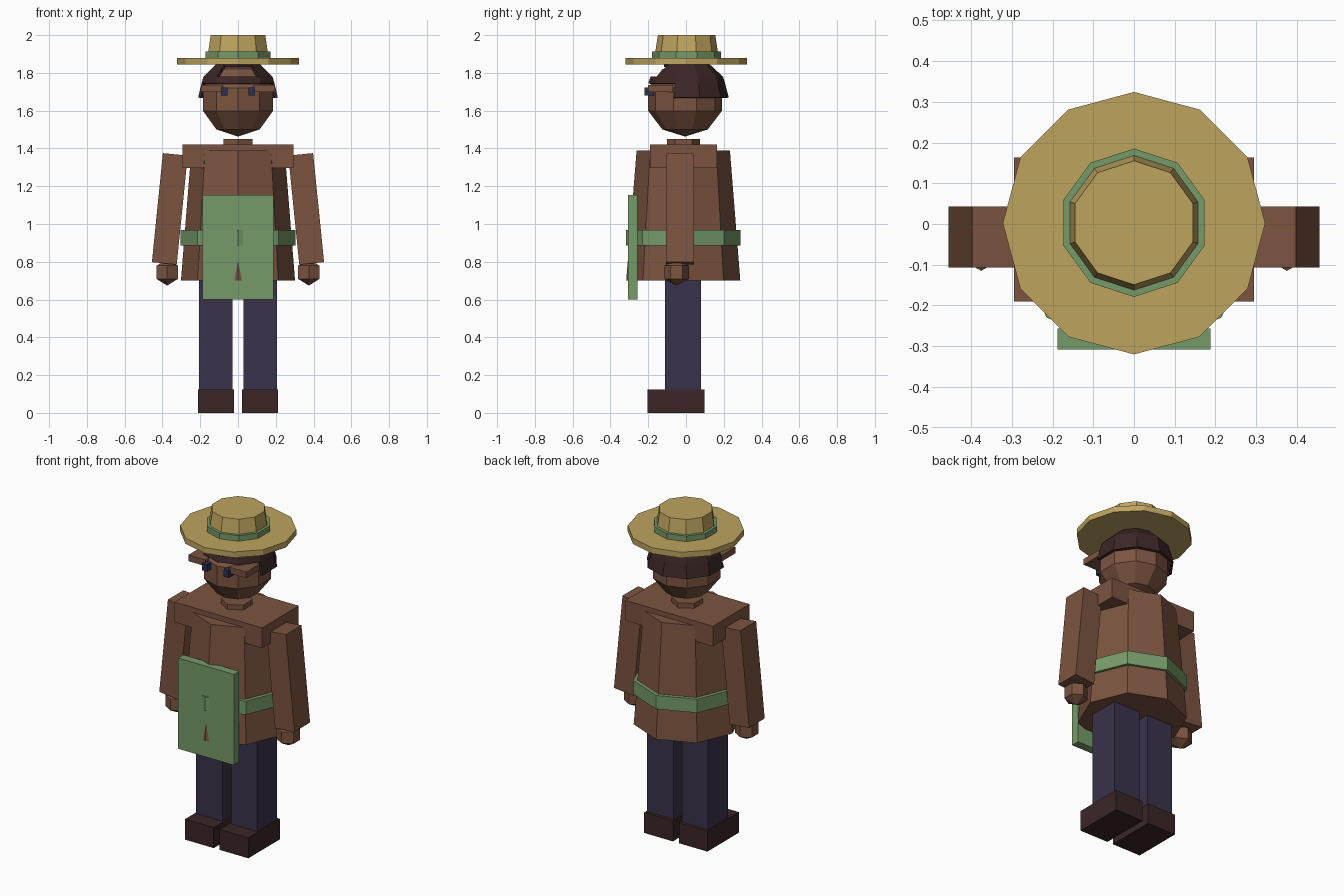
import bpy, bmesh, math
from mathutils import Matrix

if "Cube" in bpy.data.objects:
    bpy.data.objects.remove(bpy.data.objects["Cube"])


def colour(name, r, g, b):
    m = bpy.data.materials.new(name)
    lin = [((c / 255 + 0.055) / 1.055) ** 2.4 for c in (r, g, b)]
    m.diffuse_color = (*lin, 1)
    m.use_nodes = True
    m.node_tree.nodes["Principled BSDF"].inputs["Base Color"].default_value = m.diffuse_color
    return m


BROWN = colour("warm_brown", 124, 84, 64)
GREEN = colour("leaf_green", 118, 155, 105)
STRAW = colour("straw", 190, 164, 95)
PANTS = colour("dark_indigo", 58, 50, 76)
DARK = colour("dark_umber", 60, 38, 38)
NAVY = colour("navy", 46, 48, 82)


def finish(name, bm, mat):
    bmesh.ops.recalc_face_normals(bm, faces=bm.faces)
    me = bpy.data.meshes.new(name)
    bm.to_mesh(me)
    bm.free()
    me.materials.append(mat)
    ob = bpy.data.objects.new(name, me)
    bpy.context.collection.objects.link(ob)
    return ob


def box(name, mat, x, y, z, tilt=0):
    """Box from (min, max) ranges, tilted about y through its centre."""
    bm = bmesh.new()
    size = [b - a for a, b in (x, y, z)]
    mid = [(a + b) / 2 for a, b in (x, y, z)]
    mtx = Matrix.Translation(mid) @ Matrix.Rotation(tilt, 4, 'Y') @ Matrix.Diagonal((*size, 1))
    bmesh.ops.create_cube(bm, size=1, matrix=mtx)
    return finish(name, bm, mat)


def lathe(name, mat, profile, sides, x=0, y=0, remove=None):
    """Stack of (radius, z) rings with one vertex facing front; ends are closed."""
    bm = bmesh.new()
    rings = []
    for r, z in profile:
        ring = []
        for i in range(1 if r == 0 else sides):
            a = -math.pi / 2 + 2 * math.pi * i / sides
            ring.append(bm.verts.new((x + r * math.cos(a), y + r * math.sin(a), z)))
        rings.append(ring)
    for lo, hi in zip(rings, rings[1:]):
        for i in range(sides):
            j = (i + 1) % sides
            quad = [lo[i % len(lo)], lo[j % len(lo)], hi[j % len(hi)], hi[i % len(hi)]]
            bm.faces.new(list(dict.fromkeys(quad)))
    for ring in (rings[0], rings[-1]):
        if len(ring) > 1:
            bm.faces.new(ring)
    if remove:
        gone = [f for f in bm.faces if remove(f.calc_center_median())]
        bmesh.ops.delete(bm, geom=gone, context='FACES')
    return finish(name, bm, mat)


def ball(name, mat, x, y, z, r, rz, sides, rows):
    steps = [math.pi * i / rows for i in range(rows + 1)]
    prof = [(0 if i in (0, rows) else r * math.sin(t), z - rz * math.cos(t))
            for i, t in enumerate(steps)]
    return lathe(name, mat, prof, sides, x, y)


# Paired parts: legs, shoes, arms, hands, brows, eyes
for s, side in ((-1, "left"), (1, "right")):
    def span(a, b):
        return tuple(sorted((s * a, s * b)))
    box("leg_" + side, PANTS, span(0.029, 0.206), (-0.11, 0.08), (0.12, 0.73))
    box("shoe_" + side, DARK, span(0.02, 0.213), (-0.205, 0.098), (0, 0.125))
    box("arm_" + side, BROWN, span(0.295, 0.427), (-0.107, 0.043), (0.79, 1.37), -s * 0.1)
    ball("hand_" + side, BROWN, s * 0.375, -0.05, 0.744, 0.075, 0.07, 6, 3)
    box("brow_" + side, BROWN, span(0.08, 0.195), (-0.2, -0.07), (1.70, 1.737))
    box("eye_" + side, NAVY, span(0.055, 0.09), (-0.22, -0.16), (1.68, 1.723))

# Coat, belt and apron
lathe("coat", BROWN, [(0.302, 0.70), (0.247, 1.39)], 8, y=-0.0145)
lathe("belt", GREEN, [(0.304, 0.885), (0.304, 0.968)], 8, y=-0.0145)
box("shoulders", BROWN, (-0.295, 0.295), (-0.19, 0.163), (1.297, 1.42))
box("apron", GREEN, (-0.1875, 0.1875), (-0.308, -0.257), (0.60, 1.153))

# Neck and head
lathe("neck", BROWN, [(0.088, 1.40), (0.088, 1.45)], 6, y=-0.013)
ball("head", BROWN, 0, -0.005, 1.66, 0.205, 0.197, 10, 5)


# Hair cap, open over the face and above the fringe
def face_gap(c):
    low = c.z < 1.744 and c.z > 1.675 and c.y < -0.07
    top = 1.79 < c.z < 1.84 and c.y < -0.08 and abs(c.x) < 0.08
    return low or top or c.z < 1.675


hair = lathe("hair", DARK, [(0.222, 1.67), (0.203, 1.745), (0.192, 1.78), (0.122, 1.845), (0, 1.865)],
             10, y=0.004, remove=face_gap)
thick = hair.modifiers.new("thickness", 'SOLIDIFY')
thick.thickness = 0.015
thick.offset = -1

# Hat
lathe("hat_brim", STRAW, [(0.322, 1.845), (0.322, 1.88)], 12, y=0.002)
lathe("hat_band", GREEN, [(0.182, 1.875), (0.182, 1.914)], 10, y=0.003)
lathe("hat_crown", STRAW, [(0.172, 1.87), (0.152, 2.0)], 10, y=0.003)
